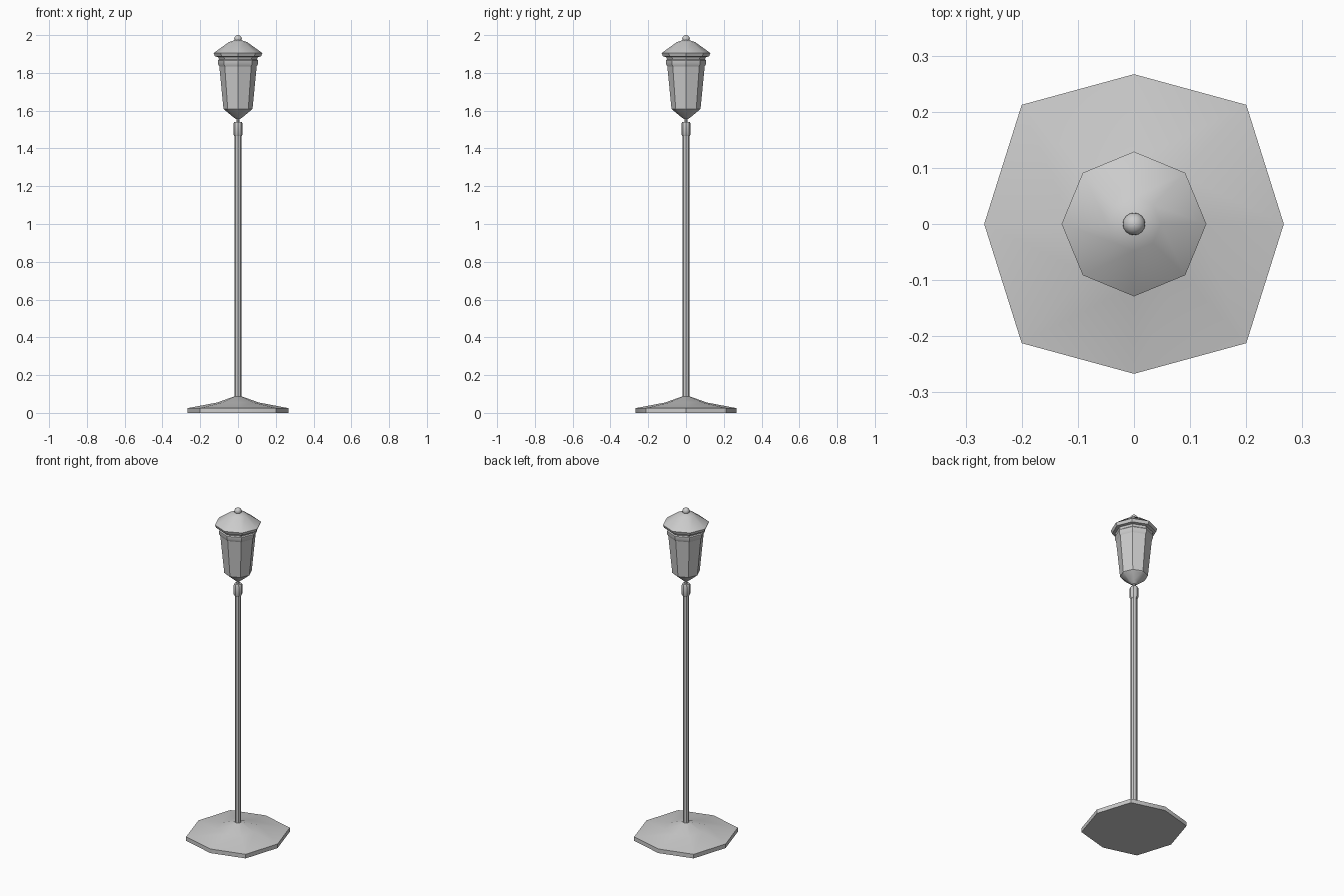
import bpy, bmesh, math

if "Cube" in bpy.data.objects:
    bpy.data.objects.remove(bpy.data.objects["Cube"])

# Unit octagon with a corner on each axis
OCT = [(math.cos(i * math.pi / 4), math.sin(i * math.pi / 4)) for i in range(8)]
# Base outline: diagonal corners pushed outwards
BASE = [(x * 1.06, y * 1.125) if i % 2 else (x, y) for i, (x, y) in enumerate(OCT)]


def finish(obj):
    bpy.ops.object.select_all(action='DESELECT')
    obj.select_set(True)
    bpy.context.view_layer.objects.active = obj
    bpy.ops.object.shade_smooth_by_angle(angle=math.radians(32))


def stack(name, profile, outline=OCT):
    """Closed solid from (radius, z) rings of an eight-sided outline."""
    bm = bmesh.new()
    rings = [[bm.verts.new((x * r, y * r, z)) for x, y in outline] for r, z in profile]
    for a, b in zip(rings, rings[1:]):
        for i in range(8):
            j = (i + 1) % 8
            bm.faces.new((a[i], a[j], b[j], b[i]))
    bm.faces.new(rings[0][::-1])
    bm.faces.new(rings[-1])
    mesh = bpy.data.meshes.new(name)
    bm.to_mesh(mesh)
    bm.free()
    obj = bpy.data.objects.new(name, mesh)
    bpy.context.collection.objects.link(obj)
    finish(obj)


# Foot and post
stack("base", [(0.267, 0), (0.267, 0.025), (0.11, 0.055), (0.018, 0.088)], BASE)
stack("pole", [(0.018, 0.07), (0.018, 1.48)])
stack("collar", [(0.019, 1.465), (0.024, 1.475), (0.024, 1.532), (0.02, 1.54)])
stack("neck", [(0.008, 1.535), (0.008, 1.57)])

# Lantern: bottom cone, tapered panes, top rim
stack("lantern_bottom", [(0.012, 1.556), (0.03, 1.57), (0.07, 1.603), (0.077, 1.61)])
stack("lantern_body", [(0.077, 1.61), (0.099, 1.835)])
stack("lantern_rim", [(0.099, 1.835), (0.106, 1.848), (0.106, 1.866), (0.1, 1.872)])

# Roof with eave and ball finial
stack("roof", [(0.1, 1.87), (0.105, 1.884), (0.122, 1.887), (0.129, 1.905),
               (0.048, 1.963), (0.016, 1.974)])
bpy.ops.mesh.primitive_uv_sphere_add(segments=16, ring_count=10, radius=0.02,
                                     location=(0, 0, 1.98))
bpy.context.object.name = "finial"
finish(bpy.context.object)
